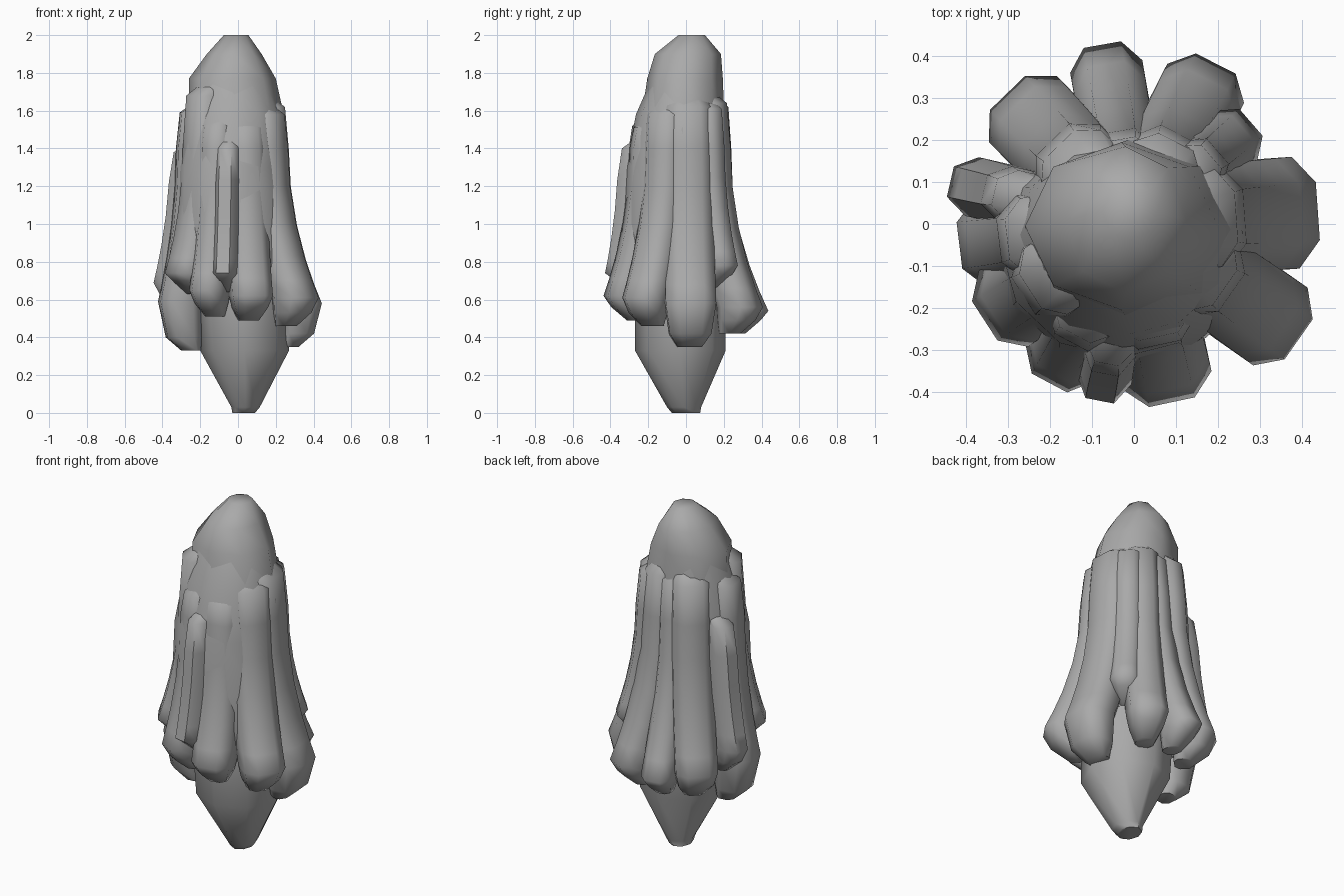
import bpy, bmesh
from math import sin, cos, radians, pi, copysign
from mathutils import Vector

cube = bpy.data.objects.get("Cube")
if cube:
    bpy.data.objects.remove(cube)

grey = bpy.data.materials.new("stone_grey")
grey.use_nodes = True
colour = (0.4, 0.4, 0.4, 1)
grey.diffuse_color = colour
grey.node_tree.nodes["Principled BSDF"].inputs["Base Color"].default_value = colour


def loft(name, rings):
    """Skin a list of equal rings into a capped solid."""
    bm = bmesh.new()
    loops = [[bm.verts.new(p) for p in ring] for ring in rings]
    n = len(loops[0])
    for a, b in zip(loops, loops[1:]):
        for i in range(n):
            j = (i + 1) % n
            bm.faces.new((a[i], a[j], b[j], b[i]))
    bm.faces.new(loops[0])
    bm.faces.new(loops[-1])
    bmesh.ops.recalc_face_normals(bm, faces=bm.faces)
    mesh = bpy.data.meshes.new(name)
    bm.to_mesh(mesh)
    bm.free()
    mesh.materials.append(grey)
    obj = bpy.data.objects.new(name, mesh)
    bpy.context.collection.objects.link(obj)
    bpy.ops.object.select_all(action='DESELECT')
    obj.select_set(True)
    bpy.context.view_layer.objects.active = obj
    bpy.ops.object.shade_smooth_by_angle(angle=radians(55))


def ellipse(z, cx, cy, rx, ry, n):
    return [(cx + rx * cos(2 * pi * i / n), cy + ry * sin(2 * pi * i / n), z) for i in range(n)]


# Pointed core: height, centre, half widths
core = [(2.0, -.01, .03, .065, .07), (1.9, -.02, .01, .145, .175),
        (1.77, -.03, -.005, .23, .2), (1.5, 0, -.02, .26, .225),
        (1.0, 0, -.02, .26, .23), (.65, .02, -.03, .25, .24),
        (.33, .035, -.03, .235, .24), (.03, .04, -.01, .075, .09), (0, .03, 0, .06, .075)]
loft("core", [ellipse(*c, 8) for c in core])

# Mantle that joins the lobes above their tips
mantle = [(1.74, -.03, -.01, .21, .185), (1.58, -.02, -.03, .26, .235),
          (1.3, -.035, -.05, .285, .27), (1.0, -.025, -.055, .305, .28),
          (.8, -.02, -.05, .325, .285), (.66, 0, -.04, .28, .26)]
loft("mantle", [ellipse(*m, 12) for m in mantle])


def soften(v, power):
    return copysign(abs(v) ** power, v)


def lobe(name, angle, r_top, r_tip, width, z_top, z_mid, z_low):
    """A hanging lobe that flares outward and ends in a blunt tip."""
    out = Vector((cos(radians(angle)), sin(radians(angle)), 0))
    side = Vector((-out.y, out.x, 0))

    def ring(z, r, w, depth):
        pts = []
        for i in range(8):
            a = 2 * pi * (i + 0.5) / 8
            p = out * (r - depth + depth * soften(cos(a), .75) * 1.06)
            p += side * (w * soften(sin(a), .75) * 1.06)
            pts.append(p + Vector((0, 0, z)))
        return pts

    half = width / 2
    rings = [ring(z_top + .04, r_top - .13, half * .6, .06),
             ring(z_top - .04, r_top - .02, half * .9, .09)]
    for k in (0, .25, .5, .72, .88, 1):
        z = 1.4 + (z_mid - 1.4) * k
        if z < z_top - .1:
            rings.append(ring(z, r_top + (r_tip - r_top) * k ** 2, half * (.97 + .06 * k), .11))
    rings.append(ring(z_low + .07, r_tip - .04, half * .85, .09))
    rings.append(ring(z_low, r_tip - .12, half * .5, .05))
    loft(name, rings)


# Lobes around the core: angle, top radius, tip radius, width, top, bulge, low end
lobes = [("back", 100, .225, .435, .17, 1.66, .54, .42),
         ("back_left", 63, .24, .43, .2, 1.68, .56, .42),
         ("left_back_small", 41, .265, .37, .16, 1.65, .78, .66),
         ("left", 4, .265, .44, .26, 1.66, .58, .35),
         ("left_front", -35, .285, .48, .22, 1.62, .61, .46),
         ("front_left", -78, .295, .435, .21, 1.55, .62, .49),
         ("front_small", -101, .36, .43, .13, 1.44, .74, .64),
         ("front_right", -118, .32, .43, .18, 1.56, .65, .51),
         ("right_front", 213, .315, .425, .21, 1.72, .74, .63),
         ("right", 187, .325, .42, .21, 1.63, .59, .33),
         ("right_back_small", 167, .362, .45, .14, 1.42, .69, .54),
         ("back_right", 134, .28, .435, .22, 1.66, .58, .42)]
for label, *shape in lobes:
    lobe(label + "_lobe", *shape)
